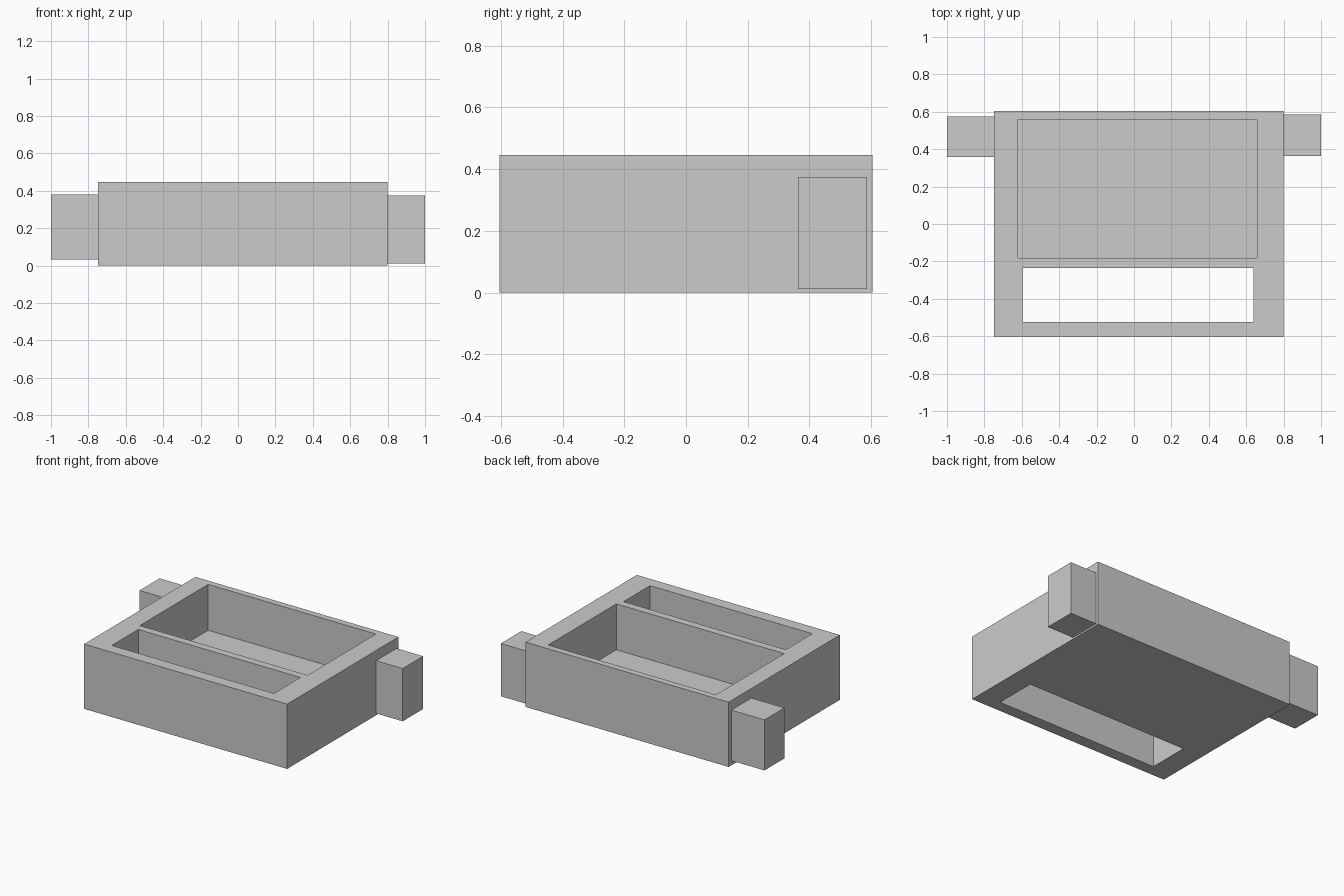
import bpy
import bmesh
from mathutils import Vector

if "Cube" in bpy.data.objects:
    bpy.data.objects.remove(bpy.data.objects["Cube"])


def box(name, low, high):
    """Axis-aligned box between two corners."""
    low, high = Vector(low), Vector(high)
    bm = bmesh.new()
    bmesh.ops.create_cube(bm, size=1)
    for v in bm.verts:
        v.co = (low + high) / 2 + v.co * (high - low)
    mesh = bpy.data.meshes.new(name)
    bm.to_mesh(mesh)
    bm.free()
    obj = bpy.data.objects.new(name, mesh)
    bpy.context.collection.objects.link(obj)
    return obj


def cut(target, cutter):
    """Subtract the cutter, apply the result and discard the cutter."""
    cutter.hide_render = True
    mod = target.modifiers.new(cutter.name, 'BOOLEAN')
    mod.operation = 'DIFFERENCE'
    mod.solver = 'EXACT'
    mod.object = cutter
    bpy.context.view_layer.objects.active = target
    bpy.ops.object.modifier_apply(modifier=mod.name)
    bpy.data.objects.remove(cutter)


# Tray body
tray = box("tray_body", (-0.748, -0.605, 0), (0.798, 0.605, 0.446))

# Large blind pocket and narrow slot that passes right through
cut(tray, box("pocket_cutter", (-0.62, -0.182, 0.13), (0.658, 0.56, 0.6)))
cut(tray, box("slot_cutter", (-0.595, -0.523, -0.2), (0.64, -0.235, 0.6)))

# Side lugs, slightly different in size
box("left_lug", (-1, 0.357, 0.032), (-0.748, 0.575, 0.38))
box("right_lug", (0.798, 0.363, 0.012), (1, 0.586, 0.375))
